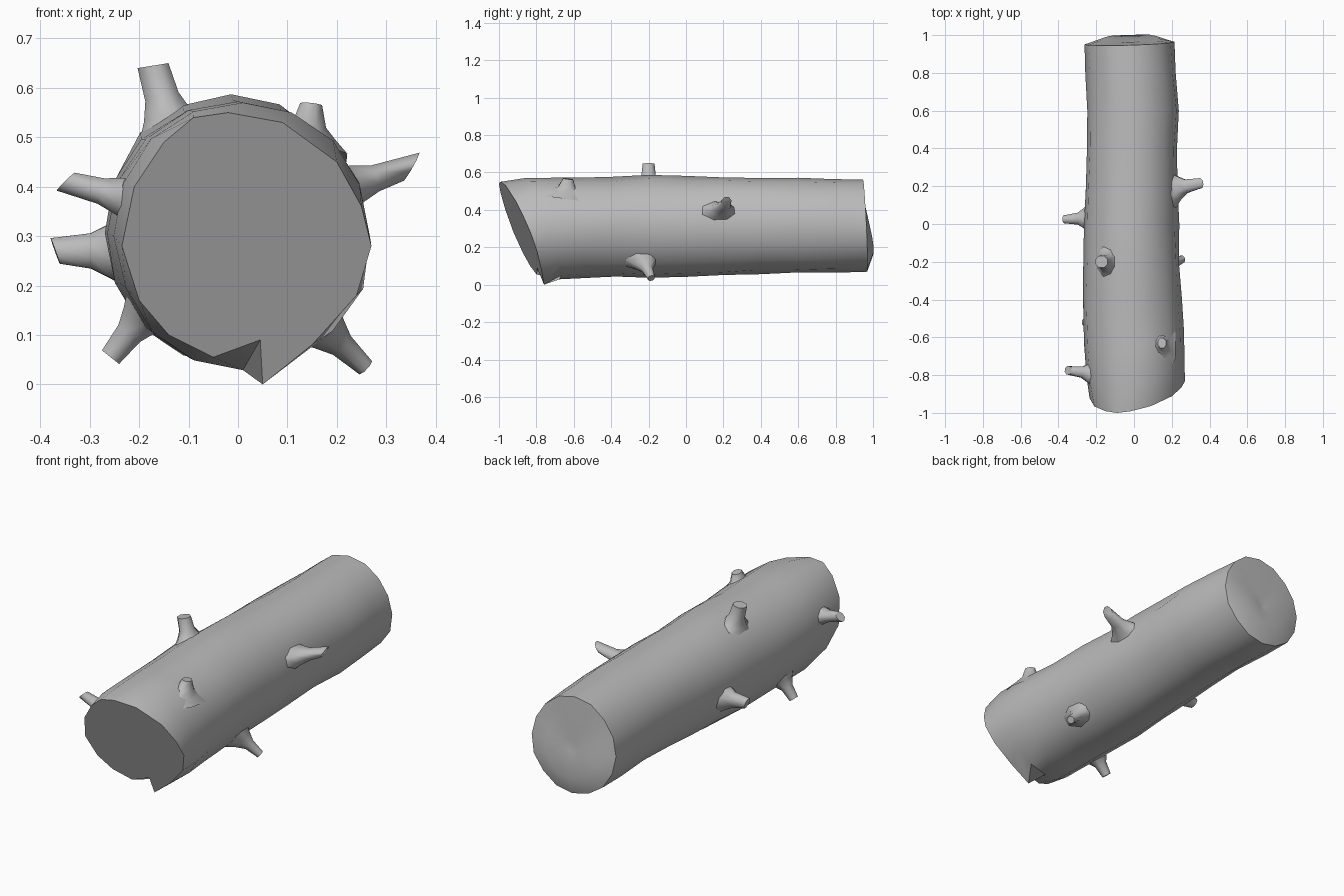
import bpy, math, random
from mathutils import Vector

random.seed(4)
if "Cube" in bpy.data.objects:
    bpy.data.objects.remove(bpy.data.objects["Cube"], do_unlink=True)

grey = bpy.data.materials.new("bark grey")
grey.use_nodes = True
GREY = (0.5, 0.5, 0.5, 1)
grey.diffuse_color = GREY
grey.node_tree.nodes["Principled BSDF"].inputs["Base Color"].default_value = GREY


def skin(name, rings, caps, angle):
    """Join closed rings of points into a tube and close its ends."""
    n = len(rings[0])
    verts = [p for ring in rings for p in ring]
    faces = []
    for r in range(len(rings) - 1):
        for k in range(n):
            a, b = r * n + k, r * n + (k + 1) % n
            faces.append((a, b, b + n, a + n))
    if "start" in caps:
        faces.append(tuple(reversed(range(n))))
    if "end" in caps:
        faces.append(tuple(range(len(verts) - n, len(verts))))
    mesh = bpy.data.meshes.new(name)
    mesh.from_pydata(verts, [], faces)
    mesh.materials.append(grey)
    obj = bpy.data.objects.new(name, mesh)
    bpy.context.collection.objects.link(obj)
    bpy.ops.object.select_all(action="DESELECT")
    obj.select_set(True)
    bpy.context.view_layer.objects.active = obj
    bpy.ops.object.mode_set(mode="EDIT")
    bpy.ops.mesh.select_all(action="SELECT")
    bpy.ops.mesh.normals_make_consistent(inside=False)
    bpy.ops.object.mode_set(mode="OBJECT")
    bpy.ops.object.shade_smooth_by_angle(angle=math.radians(angle))


# Log trunk: slanted front rim with a splinter notch, then slightly uneven rings
SIDES = 16
rim = [(.27, .28), (.25, .36), (.2, .45), (.09, .53), (-.02, .55), (-.09, .54),
       (-.15, .49), (-.21, .4), (-.235, .28), (-.2, .17), (-.14, .1),
       (-.05, .055), (.045, .09), (.05, 0), (.15, .08), (.24, .18)]


def slant(x, z):
    return .18 * x - .4 * (z - .3)


rings = [[Vector((x, -.888 + slant(x, z), z)) for x, z in rim]]
# y, left x, right x, bottom z, top z
stations = [(-.77, -.25, .27, .025, .575), (-.6, -.262, .263, .035, .575),
            (-.4, -.27, .25, .04, .572), (-.2, -.27, .242, .035, .588),
            (0, -.268, .237, .045, .58), (.2, -.257, .235, .05, .575),
            (.4, -.252, .232, .057, .573), (.6, -.25, .24, .063, .57),
            (.8, -.255, .225, .067, .567), (.95, -.26, .215, .07, .56)]
for i, (y, left, right, low, high) in enumerate(stations):
    ring = []
    lean = max(0, .85 - .3 * i)
    for k in range(SIDES):
        a = math.tau * k / SIDES
        wobble = 1 + random.uniform(-.02, .015)
        x = (left + right) / 2 + (right - left) / 2 * math.cos(a) * wobble
        z = (low + high) / 2 + (high - low) / 2 * math.sin(a) * wobble
        tilt = .045 * (.5 - z) + .03 * x if y > .9 else 0
        ring.append(Vector((x, y + lean * slant(x, z) + tilt, z)))
    rings.append(ring)

# Uneven sawn back end, bulging low down
centre = Vector((-.02, .965, .31))
for scale, bulge in ((.62, .034), (.12, 0)):
    inner = []
    for p in rings[len(stations)]:
        q = centre.lerp(p, scale)
        q.y += bulge * max(0, min(1, (.42 - q.z) / .2))
        inner.append(q)
    rings.append(inner)
skin("log_trunk", rings, ("start", "end"), 40)


def branch_stub(name, base, tip, root, end, stretch=1.0, flat=0.0, sides=8):
    """Cut branch: a wide root sunk in the bark, tapering to a slanted tip."""
    base, tip = Vector(base), Vector(tip)
    axis = (tip - base).normalized()
    along = Vector((0, 1, 0))
    along = (along - axis * along.dot(axis)).normalized()
    across = axis.cross(along)
    levels = []
    for t, r, s in ((-.3, root * 1.5, 1.6), (.05, root * 1.05, 1.35),
                    (.4, (root + end) * .45, 1.1), (1, end, 1)):
        c = base.lerp(tip, t)
        ring = []
        for k in range(sides):
            a = math.tau * (k + .5) / sides
            p = c + along * (math.cos(a) * r * s * stretch) + across * (math.sin(a) * r)
            if t == 1:
                p += axis * (flat * math.sin(a))
            ring.append(p)
        levels.append(ring)
    skin(name, levels, ("end",), 60)


branch_stub("upper_stub", (-.142, -.2, .54), (-.172, -.2, .645), .05, .034, flat=.004)
branch_stub("front_right_stub", (-.228, -.79, .378), (-.348, -.775, .41), .04, .024, flat=.014)
branch_stub("middle_right_stub", (-.25, .03, .27), (-.37, .025, .27), .058, .028, .8, flat=-.01)
branch_stub("low_right_stub", (-.195, -.52, .135), (-.258, -.52, .055), .043, .024)
branch_stub("low_left_stub", (.175, -.22, .112), (.257, -.185, .035), .043, .02)
branch_stub("middle_left_stub", (.225, .19, .4), (.35, .215, .44), .042, .024, 1.2, flat=.026)
branch_stub("upper_left_stub", (.14, -.64, .49), (.148, -.63, .566), .06, .024, 1.2)
